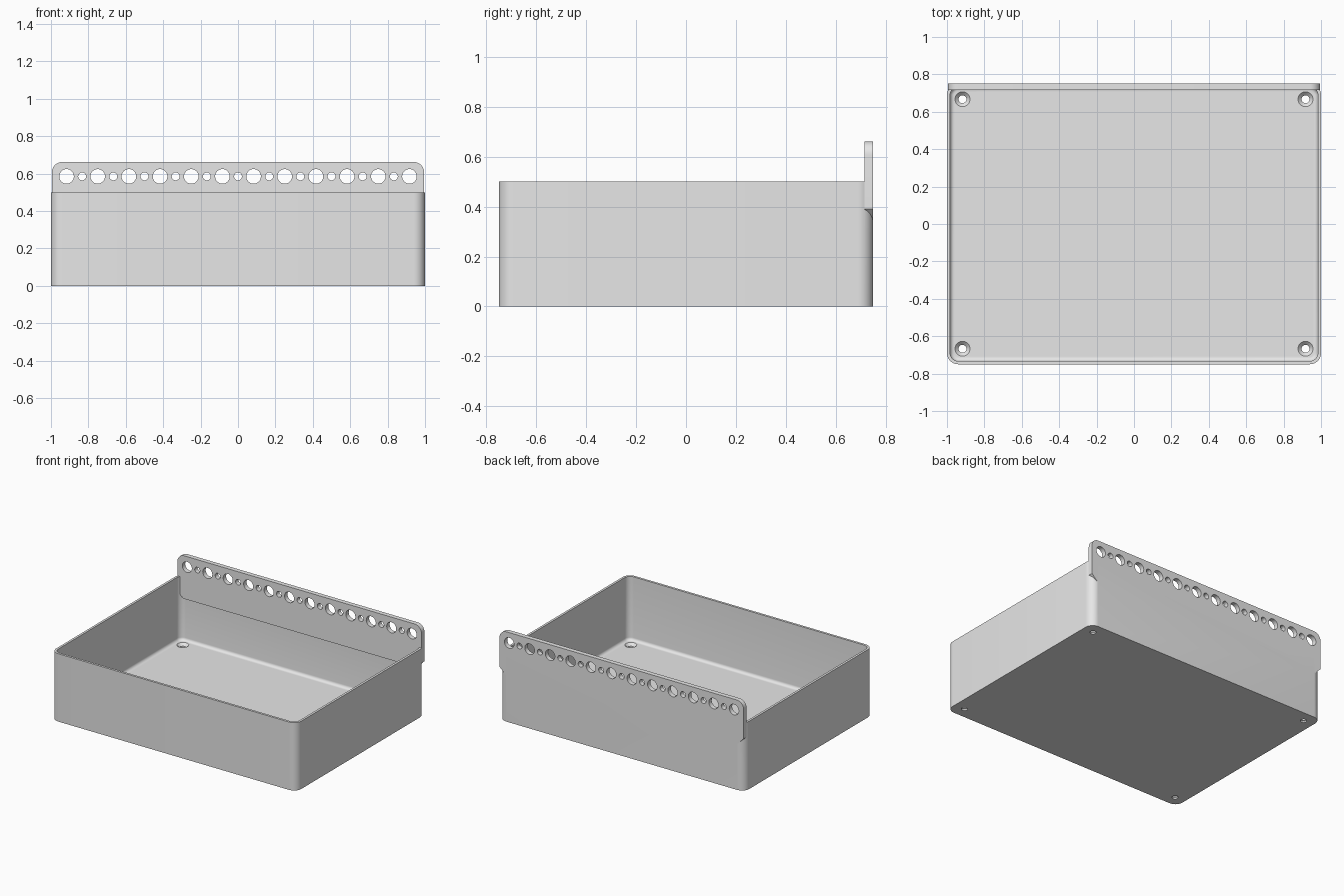
import bpy, bmesh
from math import sin, cos, pi, radians

if "Cube" in bpy.data.objects:
    bpy.data.objects.remove(bpy.data.objects["Cube"], do_unlink=True)

HALF_X, HALF_Y, CORNER = 1.0, 0.75, 0.06
RIM, WALL, FLOOR, FILLET = 0.5, 0.017, 0.03, 0.022

grey = bpy.data.materials.new("light grey plastic")
grey.use_nodes = True
colour = (0.8, 0.8, 0.8, 1)
grey.diffuse_color = colour
grey.node_tree.nodes["Principled BSDF"].inputs["Base Color"].default_value = colour


def make_object(name, bm):
    bmesh.ops.recalc_face_normals(bm, faces=bm.faces)
    mesh = bpy.data.meshes.new(name)
    bm.to_mesh(mesh)
    bm.free()
    mesh.materials.append(grey)
    ob = bpy.data.objects.new(name, mesh)
    bpy.context.collection.objects.link(ob)
    return ob


def loft(bm, rings):
    """Skin a list of closed point rings and cap both ends."""
    loops = [[bm.verts.new(p) for p in ring] for ring in rings]
    n = len(loops[0])
    for a, b in zip(loops, loops[1:]):
        for i in range(n):
            j = (i + 1) % n
            bm.faces.new((a[i], a[j], b[j], b[i]))
    bm.faces.new(loops[0])
    bm.faces.new(loops[-1])


def rounded_ring(inset, z, steps=10):
    r = CORNER - inset
    pts = []
    for k, (sx, sy) in enumerate(((1, 1), (-1, 1), (-1, -1), (1, -1))):
        for i in range(steps + 1):
            a = (k + i / steps) * pi / 2
            pts.append((sx * (HALF_X - CORNER) + r * cos(a),
                        sy * (HALF_Y - CORNER) + r * sin(a), z))
    return pts


def circle(x, y, z, r, axis, n=32):
    ring = []
    for i in range(n):
        u, v = r * cos(2 * pi * i / n), r * sin(2 * pi * i / n)
        ring.append((x + u, y + v, z) if axis == "z" else (x + u, y, z + v))
    return ring


def boolean(target, tool, operation):
    mod = target.modifiers.new(operation, 'BOOLEAN')
    mod.operation, mod.solver, mod.object = operation, 'EXACT', tool
    bpy.context.view_layer.objects.active = target
    bpy.ops.object.modifier_apply(modifier=mod.name)
    bpy.data.objects.remove(tool, do_unlink=True)


# Open tray: outside wall, rim, inside wall, rounded floor edge
bm = bmesh.new()
rings = [rounded_ring(0, 0), rounded_ring(0, RIM), rounded_ring(WALL, RIM)]
for i in range(7):
    a = i / 6 * pi / 2
    rings.append(rounded_ring(WALL + FILLET * (1 - cos(a)),
                              FLOOR + FILLET * (1 - sin(a))))
loft(bm, rings)
tray = make_object("tray", bm)

# Countersunk screw holes in the floor corners
bm = bmesh.new()
for x in (-0.917, 0.917):
    for y in (-0.667, 0.667):
        loft(bm, [circle(x, y, z, r, "z") for z, r in
                  ((-0.02, 0.021), (0.011, 0.021), (FLOOR, 0.04), (0.06, 0.04))])
boolean(tray, make_object("screw_hole_cutter", bm), 'DIFFERENCE')

# Rear mounting rail: rounded top corners, angled lower corners
SIDE, TOP, BOTTOM, R, SLOPE = 0.995, 0.662, 0.345, 0.055, 0.045
half = [(SIDE - SLOPE, BOTTOM), (SIDE, BOTTOM + SLOPE)]
for i in range(11):
    a = i / 10 * pi / 2
    half.append((SIDE - R + R * cos(a), TOP - R + R * sin(a)))
outline = half + [(-x, z) for x, z in reversed(half)]
bm = bmesh.new()
loft(bm, [[(x, y, z) for x, z in outline] for y in (0.716, HALF_Y)])
rail = make_object("mounting_rail", bm)

# Alternating large and small holes along the rail
bm = bmesh.new()
for i in range(23):
    x = (i - 11) / 12
    r = 0.021 if i % 2 else 0.039
    loft(bm, [circle(x, y, 0.585, r, "y") for y in (0.65, 0.8)])
boolean(rail, make_object("rail_hole_cutter", bm), 'DIFFERENCE')
boolean(tray, rail, 'UNION')
tray.name = "tray_with_mounting_rail"

# Smooth rounded corners, keep edges crisp
bpy.ops.object.select_all(action='DESELECT')
tray.select_set(True)
bpy.context.view_layer.objects.active = tray
bpy.ops.object.shade_smooth_by_angle(angle=radians(30))
